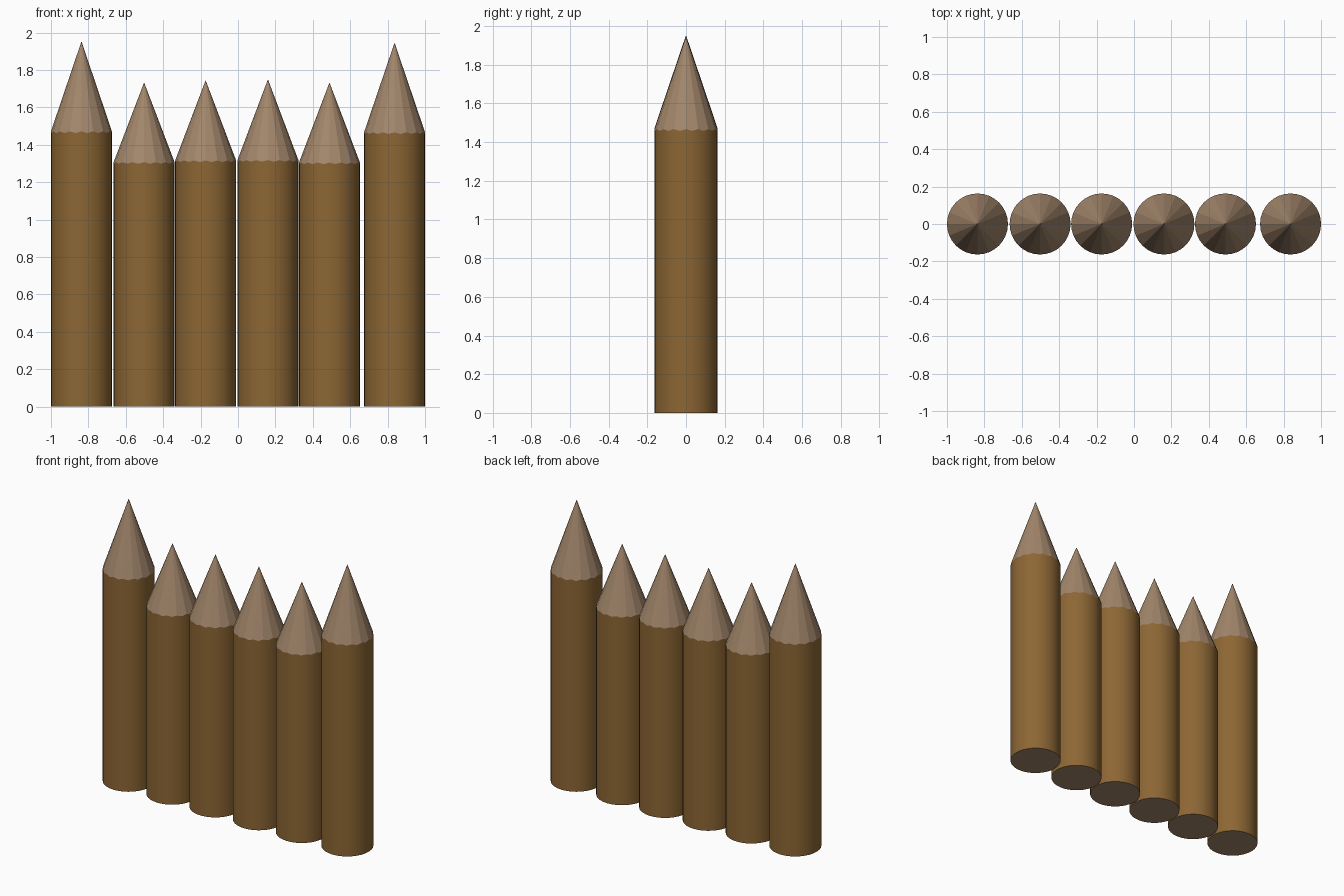
import bpy, bmesh, math

if "Cube" in bpy.data.objects:
    bpy.data.objects.remove(bpy.data.objects["Cube"])


def material(name, rgb):
    m = bpy.data.materials.new(name)
    m.diffuse_color = (*rgb, 1)
    m.use_nodes = True
    m.node_tree.nodes["Principled BSDF"].inputs["Base Color"].default_value = m.diffuse_color
    return m


bark = material("bark brown", (0.262, 0.133, 0.034))
cut_wood = material("cut wood", (0.361, 0.238, 0.147))

RADIUS = 0.163
FACETS = 16            # flat axe cuts around each point
SIDES = FACETS * 2     # smooth round trunk


def stake(name, x, shoulder, tip):
    """Round log with a faceted point; each flat cut dips where it meets the bark."""
    bm = bmesh.new()
    dip = (tip - shoulder) * (1 - math.cos(math.pi / FACETS))
    low, high = [], []
    for i in range(SIDES):
        a = math.tau * i / SIDES
        px, py = RADIUS * math.cos(a), RADIUS * math.sin(a)
        low.append(bm.verts.new((px, py, 0)))
        high.append(bm.verts.new((px, py, shoulder - dip * (i % 2))))
    apex = bm.verts.new((0, 0, tip))
    # bottom cut
    bm.faces.new(low[::-1]).material_index = 1
    for i in range(SIDES):
        j = (i + 1) % SIDES
        # bark side and sharpened point
        side = bm.faces.new((low[i], low[j], high[j], high[i]))
        side.smooth = True
        bm.faces.new((high[i], high[j], apex)).material_index = 1
    for e in bm.edges:
        if len({f.material_index for f in e.link_faces}) > 1:
            e.smooth = False
    mesh = bpy.data.meshes.new(name)
    bm.to_mesh(mesh)
    bm.free()
    mesh.materials.append(bark)
    mesh.materials.append(cut_wood)
    ob = bpy.data.objects.new(name, mesh)
    ob.location.x = x
    bpy.context.collection.objects.link(ob)


# Tall end stakes and four shorter middle stakes: x, shoulder height, tip height
stakes = [
    ("left_end_stake", -0.837, 1.472, 1.953),
    ("middle_stake_1", -0.502, 1.307, 1.733),
    ("middle_stake_2", -0.173, 1.316, 1.745),
    ("middle_stake_3", 0.160, 1.318, 1.750),
    ("middle_stake_4", 0.489, 1.305, 1.733),
    ("right_end_stake", 0.837, 1.467, 1.946),
]
for s in stakes:
    stake(*s)
